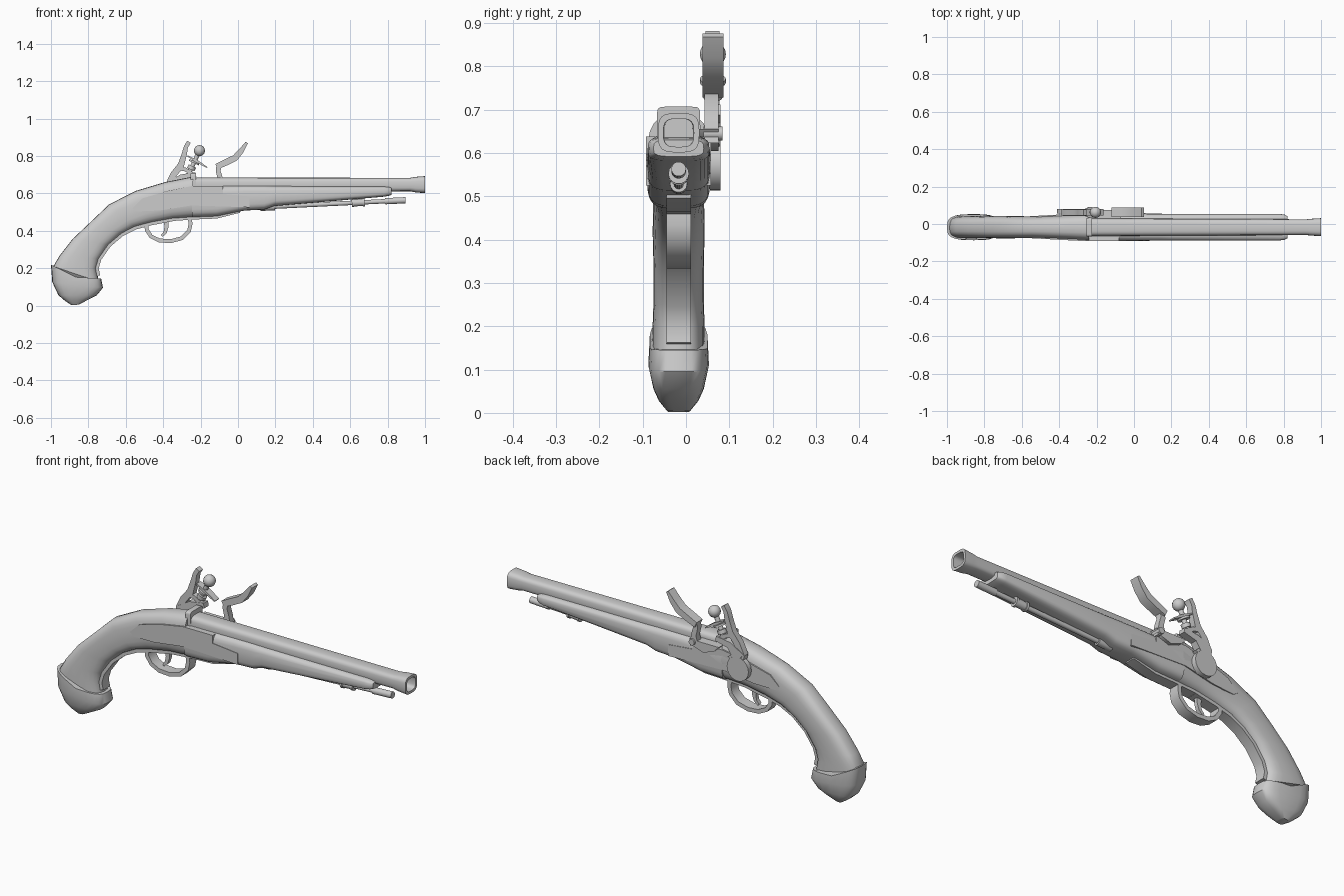
import bpy, bmesh
from math import sin, cos, pi, radians
from mathutils import Vector

if "Cube" in bpy.data.objects:
    bpy.data.objects.remove(bpy.data.objects["Cube"])

YC = -0.017  # centre plane of stock and barrel


def finish(name, bm, angle=38):
    bmesh.ops.recalc_face_normals(bm, faces=bm.faces)
    me = bpy.data.meshes.new(name)
    bm.to_mesh(me)
    bm.free()
    ob = bpy.data.objects.new(name, me)
    bpy.context.collection.objects.link(ob)
    bpy.context.view_layer.objects.active = ob
    ob.select_set(True)
    bpy.ops.object.shade_smooth_by_angle(angle=radians(angle))
    ob.select_set(False)
    return ob


def sgn_pow(v, p):
    return (1 if v >= 0 else -1) * abs(v) ** p


def loft(name, stations, n=3.0, sides=24, dip=0.0, angle=38):
    """Station: top x, top z, bottom x, bottom z, half width; superellipse sections."""
    bm = bmesh.new()
    rings = []
    for k, (tx, tz, bx, bz, w) in enumerate(stations):
        ring = []
        for i in range(sides):
            a = 2 * pi * i / sides
            c, s = sgn_pow(cos(a), 2 / n), sgn_pow(sin(a), 2 / n)
            t = (1 - c) / 2
            z = tz + (bz - tz) * t - (dip * (1 - abs(c)) if k == 0 else 0)
            ring.append(bm.verts.new((tx + (bx - tx) * t, YC + w * s, z)))
        rings.append(ring)
    for r0, r1 in zip(rings, rings[1:]):
        for i in range(sides):
            j = (i + 1) % sides
            bm.faces.new((r0[i], r0[j], r1[j], r1[i]))
    bm.faces.new(rings[0])
    bm.faces.new(rings[-1])
    return finish(name, bm, angle)


def plate(name, outline, y0, y1):
    """xz outline extruded along y; y0 and y1 are functions of x."""
    bm = bmesh.new()
    a = [bm.verts.new((x, y0(x), z)) for x, z in outline]
    b = [bm.verts.new((x, y1(x), z)) for x, z in outline]
    bm.faces.new(a)
    bm.faces.new(b)
    for i in range(len(a)):
        j = (i + 1) % len(a)
        bm.faces.new((a[i], a[j], b[j], b[i]))
    return finish(name, bm)


def ribbon(name, pts, thick, y0, y1):
    """Flat band following an xz path."""
    P = [Vector(p) for p in pts]
    bm = bmesh.new()
    rings = []
    for i, p in enumerate(P):
        d = (P[min(i + 1, len(P) - 1)] - P[max(i - 1, 0)]).normalized()
        t = thick[i] if isinstance(thick, list) else thick
        nrm = Vector((-d.y, d.x)) * t / 2
        q, r = p + nrm, p - nrm
        rings.append([bm.verts.new(v) for v in
                      ((q.x, y0, q.y), (q.x, y1, q.y), (r.x, y1, r.y), (r.x, y0, r.y))])
    for r0, r1 in zip(rings, rings[1:]):
        for i in range(4):
            j = (i + 1) % 4
            bm.faces.new((r0[i], r0[j], r1[j], r1[i]))
    bm.faces.new(rings[0])
    bm.faces.new(rings[-1])
    return finish(name, bm)


def rod(name, a, b, r, sides=14):
    a, b = Vector(a), Vector(b)
    bm = bmesh.new()
    bmesh.ops.create_cone(bm, cap_ends=True, segments=sides, radius1=r, radius2=r,
                          depth=(b - a).length)
    rot = Vector((0, 0, 1)).rotation_difference(b - a).to_matrix().to_4x4()
    bm.transform(rot)
    bmesh.ops.translate(bm, verts=bm.verts, vec=(a + b) / 2)
    return finish(name, bm)


# wooden stock: curved grip, then the fore-end
loft("grip", [
    (-0.985, .12, -.74, .10, .060), (-.99, .205, -.757, .20, .060),
    (-.955, .265, -.742, .25, .058), (-.885, .355, -.69, .325, .058),
    (-.79, .445, -.62, .385, .060), (-.69, .54, -.55, .42, .059),
    (-.55, .612, -.46, .443, .057), (-.39, .66, -.35, .464, .064),
    (-.24, .69, -.24, .472, .073)], n=3)
loft("fore_stock", [
    (-.245, .643, -.245, .472, .073), (-.115, .643, -.115, .477, .073),
    (.035, .643, .035, .508, .073), (.14, .643, .14, .513, .072),
    (.195, .641, .195, .532, .071), (.78, .637, .78, .582, .071),
    (.805, .635, .805, .586, .067), (.822, .63, .822, .592, .058)], n=4)

# butt cap with dipping rim
loft("butt_cap", [
    (-1.0, .218, -.732, .145, .068), (-.993, .125, -.722, .095, .070),
    (-.96, .055, -.755, .055, .058), (-.925, .025, -.80, .032, .046),
    (-.89, .002, -.85, .005, .026)], n=3.2, dip=.03)

# barrel with flared muzzle and hollow bore
loft("barrel", [
    (-.24, .684, -.24, .60, .047), (.92, .683, .92, .611, .042),
    (.95, .688, .95, .605, .045), (1, .692, 1, .601, .048),
    (1, .679, 1, .614, .035), (.75, .679, .75, .614, .033)], n=3.4)
loft("breech_block", [
    (-.253, .707, -.253, .60, .050), (-.225, .707, -.225, .60, .050)], n=9)

# lock plate and matching side plate
outline = [(-.565, .52), (-.51, .573), (-.38, .612), (-.25, .638), (-.08, .638), (-.08, .597),
           (.062, .583), (.062, .525), (-.25, .535), (-.42, .508), (-.54, .503)]
for name, s in (("side_plate", -1), ("lock_plate", 1)):
    half = lambda x: .058 + .017 * min(1, max(0, (x + .565) / .3))
    plate(name, outline, lambda x: YC + s * .04, lambda x: YC + s * half(x))

# priming pan
plate("pan", [(-.24, .655), (-.07, .655), (-.09, .625), (-.15, .605), (-.21, .625)],
      lambda x: .03, lambda x: .075)

# cock: round base, curved neck and spur, lower jaw
rod("cock_base", (-.35, .055, .575), (-.35, .08, .575), .062, 20)
ribbon("cock_neck", [(-.33, .60), (-.362, .655), (-.345, .70), (-.305, .75), (-.287, .81),
                     (-.278, .85), (-.262, .875)],
       [.09, .05, .035, .035, .028, .022, .022], .045, .077)
ribbon("cock_lower_jaw", [(-.36, .63), (-.30, .685), (-.225, .70)], [.07, .035, .025], .043, .08)
ribbon("cock_brace", [(-.33, .735), (-.28, .727), (-.24, .70)], .02, .045, .077)

# jaw screw with ball head and upper jaw disc
low, high = Vector((-.265, .062, .70)), Vector((-.206, .062, .828))
rod("jaw_screw", low, high, .012)
ax = (high - low).normalized()
mid = low.lerp(high, .52)
rod("upper_jaw", mid - ax * .005, mid + ax * .005, .05 * .6)
ribbon("jaw_flap", [(-.27, .80), (-.22, .772), (-.165, .738)], [.006, .014, .006], .045, .08)
rod("jaw_collar", low + ax * .03, low + ax * .05, .022)
bm = bmesh.new()
bmesh.ops.create_uvsphere(bm, u_segments=14, v_segments=10, radius=.03)
bmesh.ops.translate(bm, verts=bm.verts, vec=high)
finish("screw_ball", bm)

# frizzen: foot, stem and curved striking plate
ribbon("frizzen_stem", [(-.10, .625), (-.095, .68), (-.106, .72), (-.10, .752)],
       [.05, .028, .025, .03], .043, .075)
ribbon("frizzen_plate", [(-.115, .742), (-.065, .765), (-.015, .79), (.018, .828), (.047, .872)],
       [.03, .034, .034, .028, .014], .038, .087)
rod("frizzen_pivot", (-.09, .04, .645), (-.09, .084, .645), .016)

# trigger guard bow, straps along the underside, trigger
y0, y1 = YC - .028, YC + .028
ribbon("trigger_guard", [(-.49, .445), (-.488, .405), (-.465, .37), (-.42, .348), (-.36, .344),
                         (-.30, .36), (-.262, .398), (-.254, .435), (-.258, .475)],
       .021, y0, y1)
ribbon("grip_strap", [(-.748, .16), (-.756, .20), (-.741, .25), (-.69, .323), (-.62, .382),
                      (-.55, .417), (-.47, .439), (-.35, .462)], .022, y0, y1)
ribbon("front_strap", [(-.35, .462), (-.24, .47), (-.115, .475), (.01, .50)],
       [.02, .02, .02, .008], y0, y1)
ribbon("trigger", [(-.385, .47), (-.382, .42), (-.39, .39), (-.408, .372)],
       [.03, .022, .018, .012], YC - .01, YC + .01)

# ramrod with pipes
r0, r1 = Vector((.12, YC, .525)), Vector((.895, YC, .563))
rod("ramrod", r0, r1, .012)
for name, a, b, r in (("rod_tip", .86, 1, .017), ("rod_pipe", .63, .72, .02),
                      ("rod_pipe_ring_rear", .63, .645, .024),
                      ("rod_pipe_ring_front", .705, .72, .024),
                      ("rod_tail_pipe", .0, .10, .02)):
    rod(name, r0.lerp(r1, a), r0.lerp(r1, b), r)
plate("rod_pipe_lug", [(.62, .55), (.67, .553), (.67, .59), (.62, .585)],
      lambda x: YC - .008, lambda x: YC + .008)
